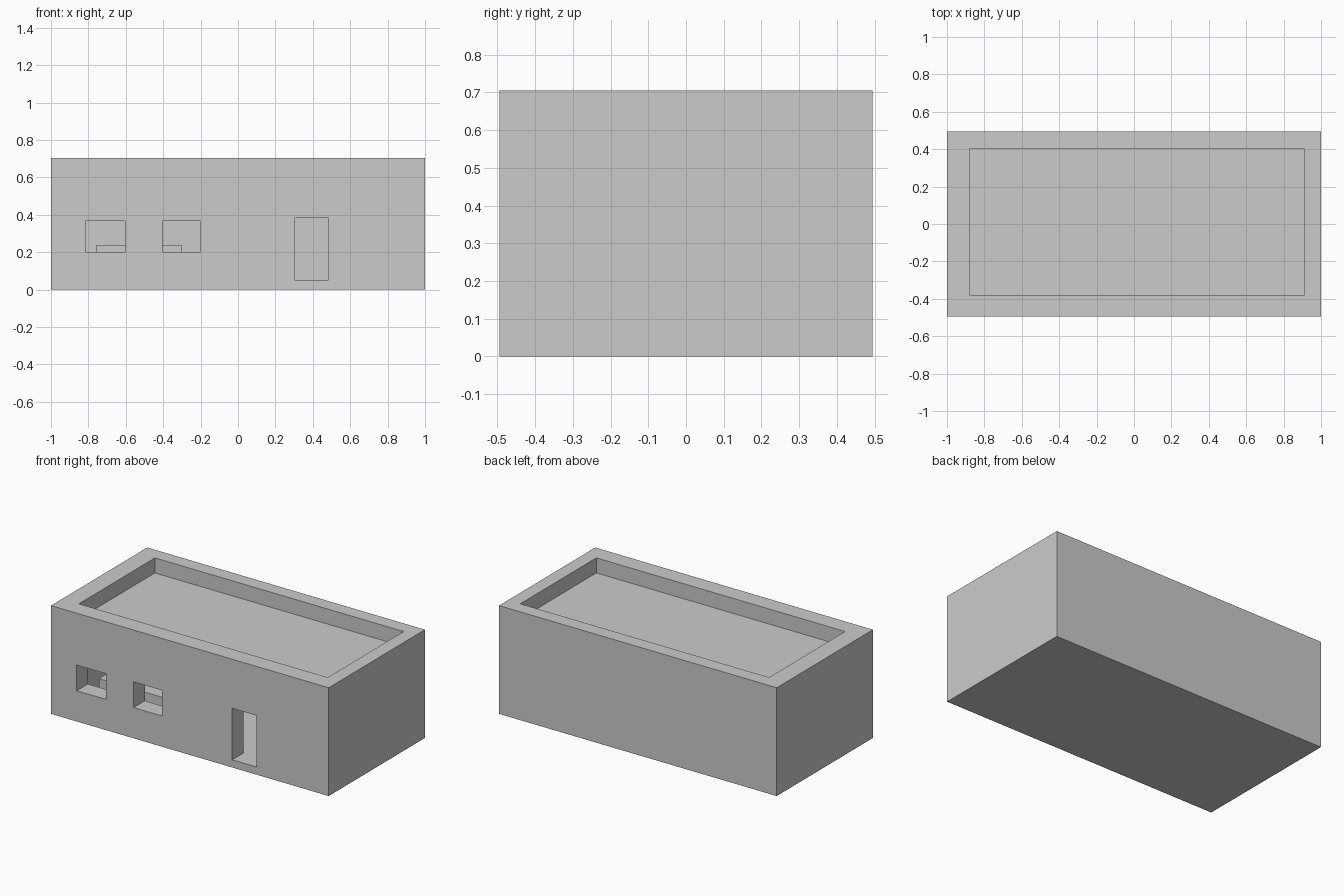
import bpy

if "Cube" in bpy.data.objects:
    bpy.data.objects.remove(bpy.data.objects["Cube"])


def box(name, x, y, z):
    """Axis-aligned box from (min, max) pairs."""
    xs, ys, zs = x, y, z
    verts = [(a, b, c) for c in zs for a, b in
             ((xs[0], ys[0]), (xs[1], ys[0]), (xs[1], ys[1]), (xs[0], ys[1]))]
    faces = [(3, 2, 1, 0), (4, 5, 6, 7)]
    faces += [(i, (i + 1) % 4, (i + 1) % 4 + 4, i + 4) for i in range(4)]
    mesh = bpy.data.meshes.new(name)
    mesh.from_pydata(verts, [], faces)
    obj = bpy.data.objects.new(name, mesh)
    bpy.context.collection.objects.link(obj)
    return obj


def cut(target, name, x, y, z):
    """Subtract a box from the target with a boolean modifier."""
    cutter = box(name, x, y, z)
    cutter.hide_render = True
    cutter.hide_viewport = True
    mod = target.modifiers.new(name, 'BOOLEAN')
    mod.operation = 'DIFFERENCE'
    mod.solver = 'EXACT'
    mod.object = cutter


inner_x, inner_y = (-0.88, 0.912), (-0.38, 0.402)
floor_z = 0.05

# Walls and floor: one hollow shell open at the top
house = box("house_walls", (-1, 1), (-0.495, 0.495), (0, 0.705))
cut(house, "room_cutter", inner_x, inner_y, (floor_z, 0.9))

# Front openings through the wall only
front = (-0.6, -0.33)
for name, x, z in (("left_window_cutter", (-0.815, -0.605), (0.2, 0.367)),
                   ("right_window_cutter", (-0.405, -0.2), (0.2, 0.367)),
                   ("door_cutter", (0.305, 0.48), (floor_z, 0.385))):
    cut(house, name, x, front, z)

# Flat roof set below the parapet
box("roof_slab", inner_x, inner_y, (0.555, 0.607))

# Low counter inside, behind the windows
box("counter", (-0.76, -0.30), (-0.345, -0.15), (floor_z, 0.237))
